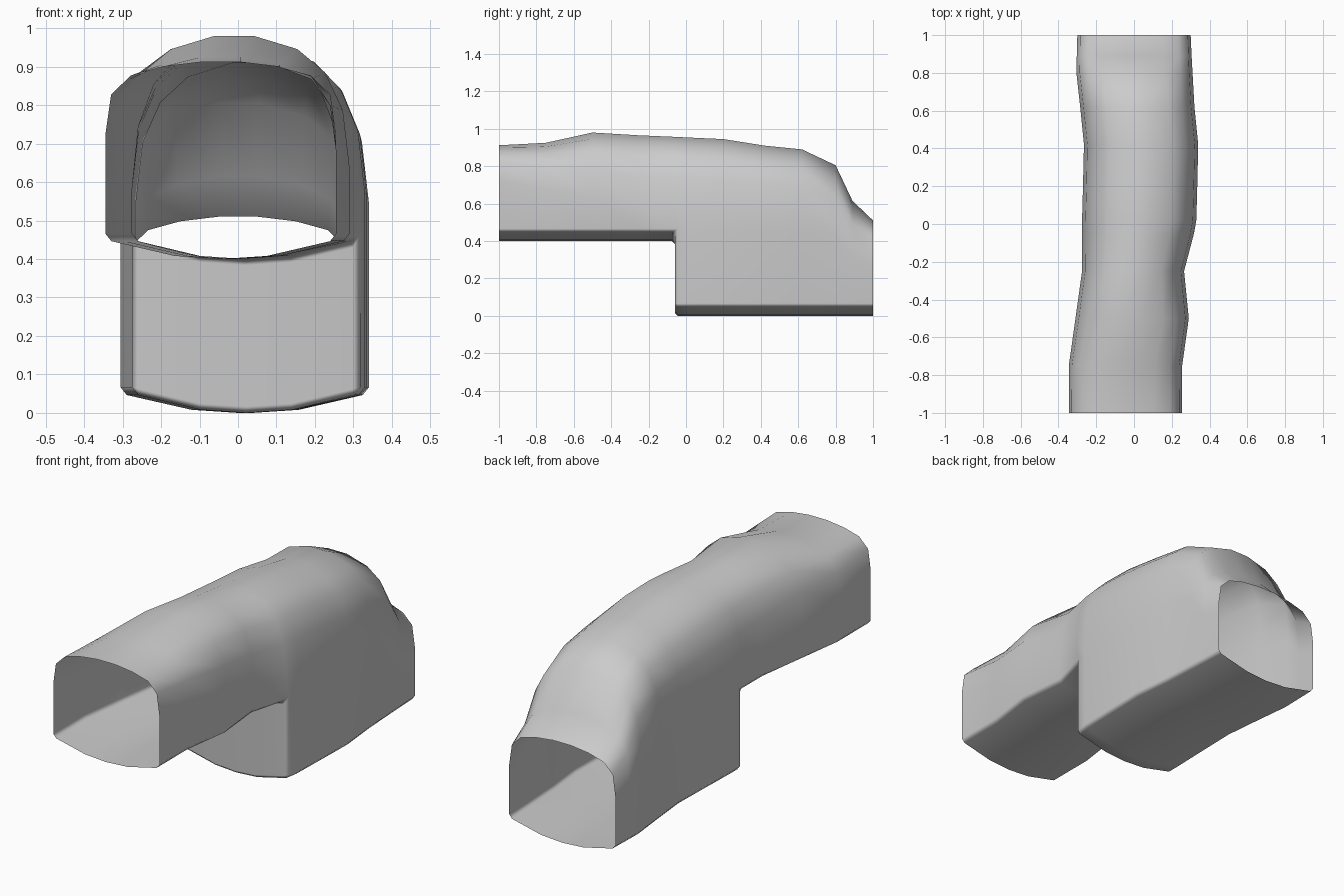
import bpy, bmesh

cube = bpy.data.objects.get("Cube")
if cube:
    bpy.data.objects.remove(cube, do_unlink=True)

STEP_Y = -0.06
# y, left x, right x, roof height, roundness of the arch
STATIONS = [
    (-1.0, -.345, .255, .912, 0), (-.75, -.345, .255, .925, .3),
    (-.5, -.31, .29, .98, .8), (-.25, -.275, .265, .965, 1),
    (STEP_Y, -.275, .315, .957, 1), (.02, -.275, .33, .953, 1),
    (.2, -.27, .335, .945, 1), (.42, -.265, .34, .91, .9),
    (.62, -.285, .32, .89, .8), (.8, -.305, .31, .805, .7),
    (.89, -.303, .305, .615, .3), (1.0, -.3, .3, .51, 0),
]
# Half arches as (width fraction, drop below the crown), side to crown
BOXY = [(1, .19), (.95, .085), (.78, .035), (.5, .012), (.17, 0)]
ROUND = [(1, .38), (.94, .22), (.79, .11), (.56, .04), (.17, 0)]
FLOOR = [(-1, 0), (-.4, .042), (0, .05), (.4, .042), (1, 0)]


def arch_ring(y, left, right, top, roundness):
    """Points from the left wall foot, over the roof, to the right wall foot."""
    mid, half = (left + right) / 2, (right - left) / 2
    side = [(a + (c - a) * roundness, top - b - (d - b) * roundness)
            for (a, b), (c, d) in zip(BOXY, ROUND)]
    side.insert(0, (1, min(.45, side[0][1] - .05)))
    outline = [(-u, z) for u, z in side] + side[::-1]
    return [(mid + u * half, y, z) for u, z in outline]


def floor_row(station, edge_z):
    y, left, right = station[:3]
    mid, half = (left + right) / 2, (right - left) / 2
    return [(mid + u * half, y, edge_z - dip) for u, dip in FLOOR]


def skin(bm, rows):
    """Bridge successive rows of points with quads."""
    grid = [[bm.verts.new(p) for p in row] for row in rows]
    for a, b in zip(grid, grid[1:]):
        for i in range(len(a) - 1):
            bm.faces.new((a[i], a[i + 1], b[i + 1], b[i]))


bm = bmesh.new()
# Roof and upper walls
rings = [arch_ring(*s) for s in STATIONS]
skin(bm, rings)

# Upper floor, riser and lower floor as one stepped strip
front = [s for s in STATIONS if s[0] <= STEP_Y]
back = [s for s in STATIONS if s[0] >= STEP_Y]
skin(bm, [floor_row(s, .45) for s in front] + [floor_row(s, .05) for s in back])

# Lower walls beside the deep section
for end in (0, -1):
    feet = [r[end] for r in rings if r[end][1] >= STEP_Y]
    skin(bm, [[p, (p[0], p[1], .05)] for p in feet])

bmesh.ops.remove_doubles(bm, verts=bm.verts, dist=.0005)
bmesh.ops.recalc_face_normals(bm, faces=bm.faces)
# Outward direction is checked on the roof
bm.faces.ensure_lookup_table()
roof = max(bm.faces, key=lambda f: f.calc_center_median().z)
if roof.normal.z < 0:
    bmesh.ops.reverse_faces(bm, faces=bm.faces)

mesh = bpy.data.meshes.new("tunnel_shell")
bm.to_mesh(mesh)
bm.free()
tunnel = bpy.data.objects.new("tunnel_shell", mesh)
bpy.context.collection.objects.link(tunnel)

# Plain grey material
grey = bpy.data.materials.new("light_grey")
grey.use_nodes = True
colour = (.6, .6, .6, 1)
grey.diffuse_color = colour
grey.node_tree.nodes["Principled BSDF"].inputs["Base Color"].default_value = colour
mesh.materials.append(grey)

# Smooth shell with narrow rounded floor edges
mesh.shade_smooth()
bevel = tunnel.modifiers.new("floor_edge_rounding", 'BEVEL')
bevel.width = .016
bevel.segments = 1
bevel.limit_method = 'ANGLE'
bevel.angle_limit = 1.0
weighted = tunnel.modifiers.new("even_shading", 'WEIGHTED_NORMAL')
weighted.keep_sharp = True
